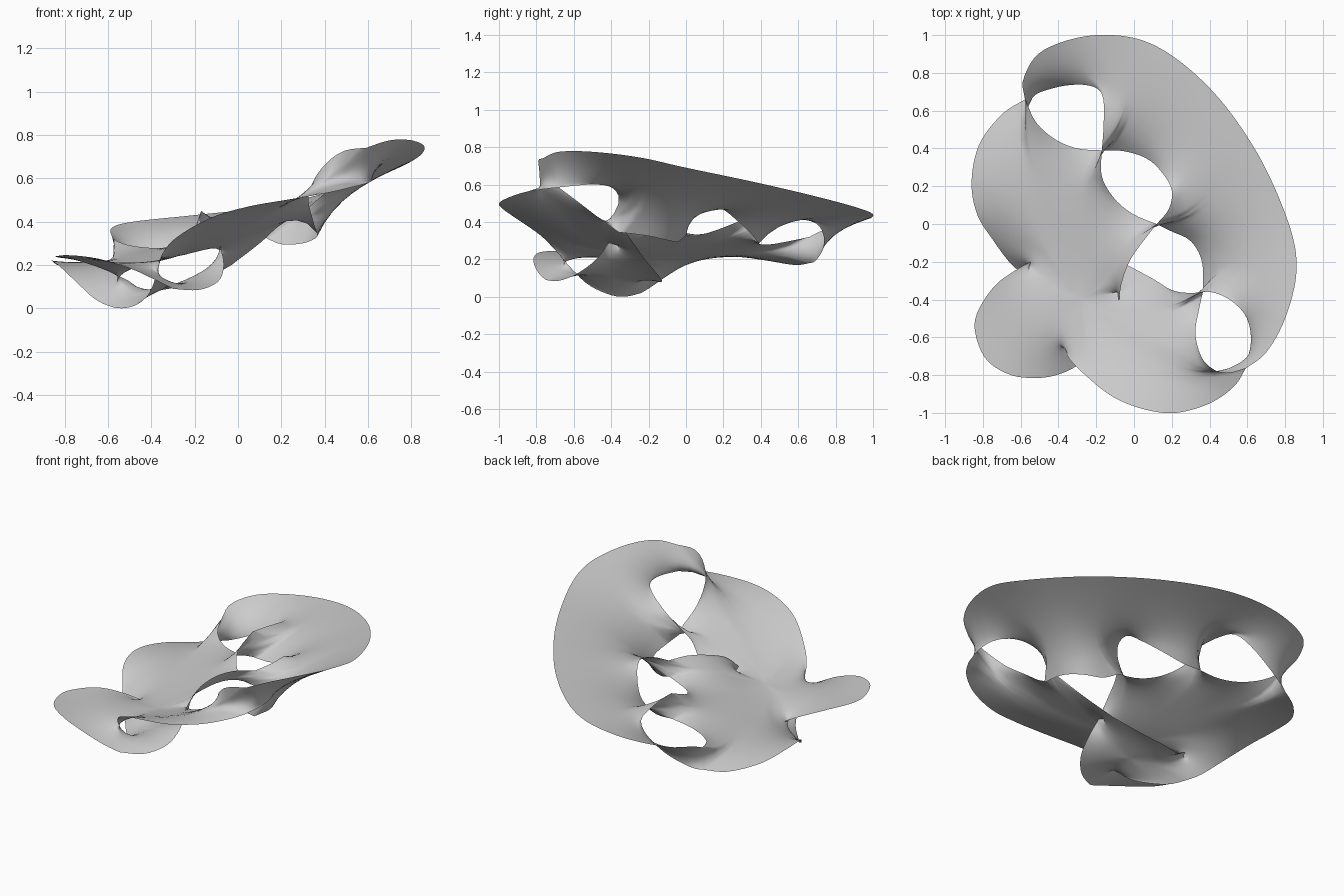
import bpy
import bmesh
from mathutils import Vector

cube = bpy.data.objects.get("Cube")
if cube:
    bpy.data.objects.remove(cube)

grey = bpy.data.materials.new("plain grey")
grey.use_nodes = True
grey.diffuse_color = (0.6, 0.6, 0.6, 1)
grey.node_tree.nodes["Principled BSDF"].inputs["Base Color"].default_value = grey.diffuse_color

SPACING = 0.035     # distance between rim points
TWIST = 10          # steps across each twisted joint


def smooth_curve(points, steps=24):
    """Smooth open curve through the given points."""
    pts = [Vector(p) for p in points]
    pts = [pts[0]] + pts + [pts[-1]]
    out = []
    for a, b, c, d in zip(pts, pts[1:], pts[2:], pts[3:]):
        for k in range(steps):
            t = k / steps
            out.append(b + (c - a) * t / 2 + (a * 2 - b * 5 + c * 4 - d) * t * t / 2
                       + (b * 3 - a - c * 3 + d) * t * t * t / 2)
    return out + [pts[-1]]


def running_length(line):
    total = [0]
    for p, q in zip(line, line[1:]):
        total.append(total[-1] + (q - p).length)
    return total


def sample(line, fractions):
    """Points at the given fractions of a line's length."""
    total = running_length(line)
    out, i = [], 0
    for f in fractions:
        while i < len(line) - 2 and total[i + 1] < f * total[-1]:
            i += 1
        t = (f * total[-1] - total[i]) / max(total[i + 1] - total[i], 1e-9)
        out.append(line[i].lerp(line[i + 1], min(t, 1)))
    return out


def make_rim(pieces, closed):
    """Evenly spaced arcs, with straight twisted joints from one arc to the next."""
    rim = []
    for k, piece in enumerate(pieces):
        line = smooth_curve(piece)
        n = max(4, round(running_length(line)[-1] / SPACING))
        rim += sample(line, [i / n for i in range(n + 1)])
        if closed or k < len(pieces) - 1:
            start, end = Vector(piece[-1]), Vector(pieces[(k + 1) % len(pieces)][0])
            rim += [start.lerp(end, i / TWIST) for i in range(1, TWIST)]
    return rim


def add_rows(bm, rows, closed):
    grid = [[bm.verts.new(p) for p in row] for row in rows]
    n = len(rows[0])
    for a, b in zip(grid, grid[1:]):
        for i in range(n if closed else n - 1):
            k = (i + 1) % n
            bm.faces.new((a[i], b[i], b[k], a[k]))


def add_fan(bm, pieces, centre, rings, sag):
    """Sheet from a centre to a closed rim; its spokes sag towards the front on the left."""
    c, rim = Vector(centre), make_rim(pieces, True)
    bends = [Vector((0, -sag * max(p.x, 0), 0)) for p in rim]
    rows = []
    for j in range(rings + 1):
        t = j / rings
        rows.append([c.lerp(p, t) + b * (2 * t * (1 - t)) for p, b in zip(rim, bends)])
    add_rows(bm, rows, True)


def add_strip(bm, outer, pieces):
    """Sheet from a scalloped inner rim to an outer rail."""
    inner = make_rim(pieces, False)
    total = running_length(inner)
    rail = sample(smooth_curve(outer), [s / total[-1] for s in total])
    add_rows(bm, [[p.lerp(q, j / TWIST) for p, q in zip(inner, rail)]
                  for j in range(TWIST + 1)], False)


def relax(bm, updates=10, rounds=32):
    """Let everything but the rim settle like a soap film."""
    inside = [v for v in bm.verts if not v.is_boundary]
    for _ in range(updates):
        weight = {}
        for e in bm.edges:
            area = sum(f.calc_area() for f in e.link_faces) / 2
            weight[e] = min(max(area / max(e.calc_length() ** 2, 1e-9), 0.05), 20)
        place = {v: v.co.copy() for v in bm.verts}
        links = []
        for v in inside:
            total = sum(weight[e] for e in v.link_edges)
            links.append((place[v], [(place[e.other_vert(v)], weight[e] / total)
                                     for e in v.link_edges]))
        for _ in range(rounds):
            for p, near in links:
                goal = Vector()
                for q, w in near:
                    goal += q * w
                p += (goal - p) * 1.3
        for v, p in place.items():
            v.co = p
    # Iron out small creases at the joints
    for _ in range(6):
        bmesh.ops.smooth_vert(bm, verts=inside, factor=0.5, use_axis_x=True,
                              use_axis_y=True, use_axis_z=True)


# Five crossings between crescent and main sheet: low and high points
def crossing(x, y, low, high):
    return (x, y, low), (x, y, high)


low_a, high_a = crossing(-.575, .66, .18, .32)
low_b, high_b = crossing(-.17, .39, .29, .45)
low_c, high_c = crossing(.12, 0, .33, .43)
low_d, high_d = crossing(.365, -.36, .345, .5)
low_e, high_e = crossing(.59, -.765, .575, .74)

# Three folds where the main sheet joins the lower sheet
cusp_left, dip_left = (-.51, -.18, .13), (-.62, -.24, .02)
cusp_front, dip_front = (-.37, -.63, .17), (-.3, -.75, .09)
cusp_mid, dip_mid = (-.08, -.42, .28), (-.03, -.22, .2)

# Crescent: outer rim and the scalloped rim along the four holes
crescent_outer = [high_a, (-.585, .77, .37), (-.48, .92, .4), (-.2, 1, .43), (.1, .95, .465),
                  (.4, .72, .53), (.65, .38, .61), (.82, 0, .69), (.86, -.25, .745),
                  (.8, -.5, .775), (.7, -.68, .775), high_e]
crescent_inner = [
    [low_a, (-.52, .69, .19), (-.38, .73, .25), (-.25, .735, .33), (-.17, .69, .395),
     (-.16, .55, .43), high_b],
    [low_b, (-.05, .385, .29), (.07, .345, .34), (.15, .27, .41), (.2, .18, .475),
     (.185, .08, .465), high_c],
    [low_c, (.2, -.04, .295), (.3, -.09, .3), (.36, -.2, .325), low_d],
    [high_d, (.43, -.365, .55), (.52, -.41, .59), (.6, -.5, .6), (.62, -.63, .59), low_e]]

# Main sheet: three lobes, each sliding under the next
main_rim = [
    [cusp_mid, (-.065, -.31, .38), (-.02, -.19, .43), (.05, -.09, .445), high_c],
    [low_c, (0, .05, .325), (-.1, .13, .345), (-.17, .25, .39), high_b],
    [low_b, (-.3, .4, .28), (-.42, .45, .28), (-.52, .54, .295), high_a],
    [low_a, (-.7, .58, .17), (-.82, .42, .195), (-.86, .22, .22), (-.83, .05, .2),
     (-.75, -.08, .125), (-.67, -.19, .05), dip_left],
    [cusp_left, (-.62, -.24, .18), (-.74, -.33, .22), (-.83, -.47, .235), (-.84, -.58, .24),
     (-.78, -.72, .245), (-.65, -.8, .23), (-.5, -.815, .185), (-.38, -.79, .13), dip_front],
    [cusp_front, (-.35, -.7, .25), (-.28, -.78, .33), (-.12, -.91, .42), (.05, -.98, .47),
     (.22, -1, .5), (.4, -.95, .53), (.53, -.86, .56), low_e],
    [high_e, (.5, -.79, .73), (.43, -.775, .69), (.36, -.71, .61), (.325, -.58, .51),
     (.345, -.45, .41), low_d],
    [high_d, (.29, -.365, .44), (.2, -.35, .39), (.1, -.29, .3), dip_mid]]

# Lower sheet: three-sided film hanging under the folds
lower_rim = [
    [dip_left, (-.55, -.33, 0), (-.47, -.42, .015), (-.41, -.53, .07), cusp_front],
    [dip_front, (-.18, -.68, .085), (-.09, -.58, .125), (-.065, -.48, .2), cusp_mid],
    [dip_mid, (-.16, -.16, .13), (-.32, -.13, .09), (-.45, -.14, .08), cusp_left]]

# Join the sheets along the twisted joints and let the film settle
film = bmesh.new()
add_strip(film, crescent_outer, crescent_inner)
add_fan(film, main_rim, (-.3, -.4, .22), 14, 0.6)
add_fan(film, lower_rim, (-.3, -.4, .1), 8, 0)
bmesh.ops.remove_doubles(film, verts=film.verts, dist=0.0002)
relax(film)
bmesh.ops.recalc_face_normals(film, faces=film.faces)
if sum(f.normal.z * f.calc_area() for f in film.faces) < 0:
    bmesh.ops.reverse_faces(film, faces=film.faces)
for face in film.faces:
    face.smooth = True

mesh = bpy.data.meshes.new("twisted_film")
film.to_mesh(mesh)
film.free()
mesh.materials.append(grey)
bpy.context.collection.objects.link(bpy.data.objects.new("twisted_film", mesh))
